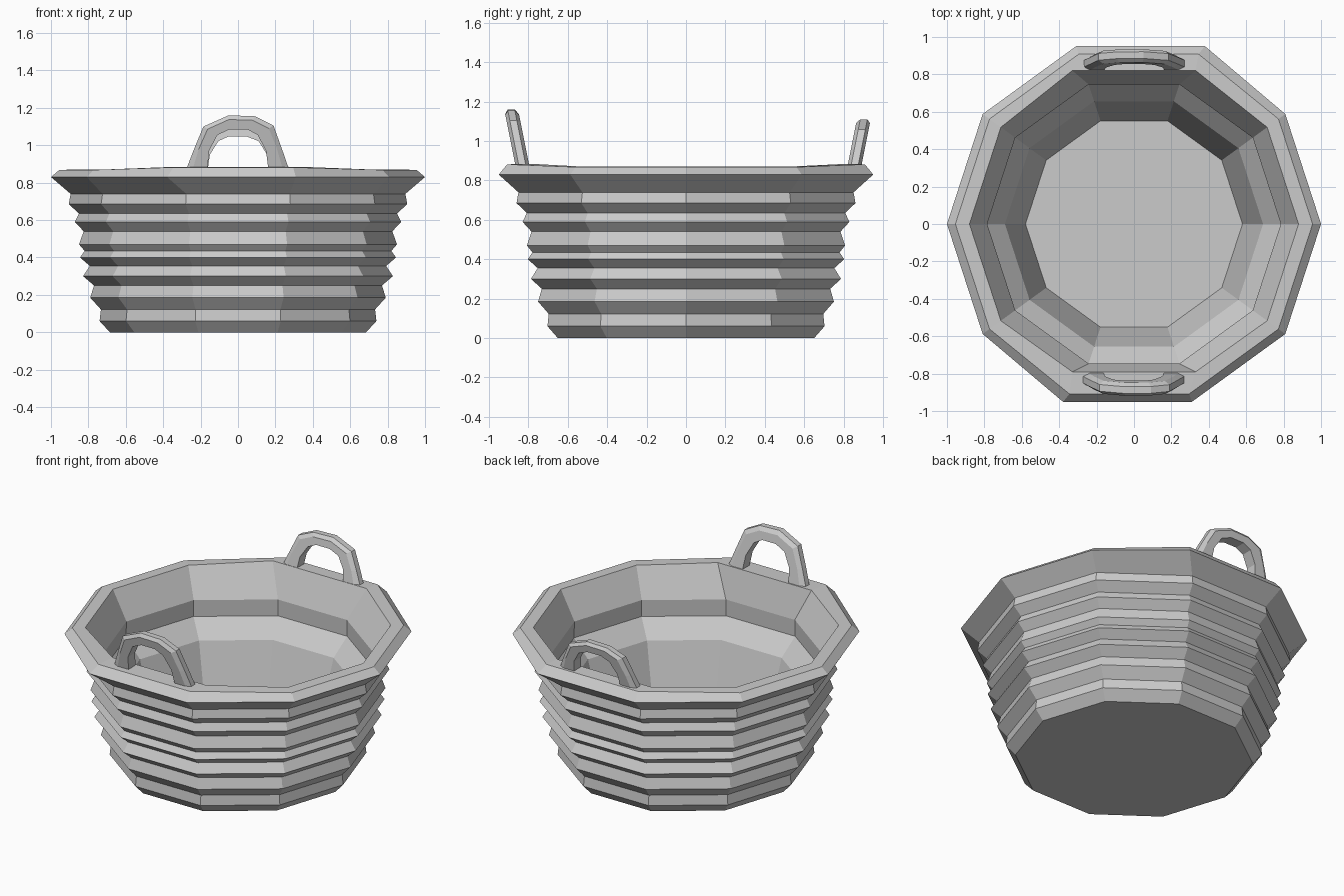
import bpy, bmesh, math

cube = bpy.data.objects.get("Cube")
if cube:
    bpy.data.objects.remove(cube, do_unlink=True)

# One plain grey for everything
grey = bpy.data.materials.new("plain grey")
grey.use_nodes = True
COLOUR = (0.6, 0.6, 0.6, 1)
grey.diffuse_color = COLOUR
grey.node_tree.nodes["Principled BSDF"].inputs["Base Color"].default_value = COLOUR


def finish(bm, name):
    bmesh.ops.recalc_face_normals(bm, faces=bm.faces)
    mesh = bpy.data.meshes.new(name)
    bm.to_mesh(mesh)
    bm.free()
    mesh.materials.append(grey)
    obj = bpy.data.objects.new(name, mesh)
    bpy.context.collection.objects.link(obj)
    return obj


def bridge(bm, a, b):
    for i in range(len(a)):
        j = (i + 1) % len(a)
        bm.faces.new((a[i], a[j], b[j], b[i]))


# Basket: ten-sided ribbed profile (radius, height), outside up, then inside down
OUTER = [(.685, 0), (.74, .06), (.733, .122), (.79, .185), (.77, .25),
         (.828, .30), (.792, .355), (.845, .40), (.82, .435), (.85, .47),
         (.825, .54), (.873, .59), (.85, .635), (.905, .685), (.895, .74),
         (1, .83), (.955, .868)]
INNER = [(.88, .87), (.785, .69), (.788, .585), (.69, .475), (.58, .08)]
SIDES = 10

bm = bmesh.new()
rings = []
for r, z in OUTER + INNER:
    rings.append([bm.verts.new((r * math.cos(k * math.tau / SIDES),
                                r * math.sin(k * math.tau / SIDES), z))
                  for k in range(SIDES)])
for a, b in zip(rings, rings[1:]):
    bridge(bm, a, b)
bm.faces.new(rings[0])
bm.faces.new(rings[-1])

# Hand-made unevenness: rim pulled out and widened where the handles sit
lip, crest, mouth = rings[len(OUTER) - 2:len(OUTER) + 1]
for k, side in ((2, 1), (7, -1)):
    lip[k].co.x += .07 * side
    crest[k].co.x += .05 * side
for k in (2, 3, 7, 8):
    crest[k].co.z = .882
    mouth[k].co.x = math.copysign(.33, mouth[k].co.x)
    mouth[k].co.y = .82 if k < 5 else -.79
    mouth[k].co.z = .885
finish(bm, "basket")

# Handles: arch given by its outer and inner edges (x, z)
ARCH_OUT = [(-.285, .85), (-.235, .98), (-.185, 1.10), (-.05, 1.16),
            (.09, 1.155), (.19, 1.105), (.235, .98), (.28, .85)]
ARCH_IN = [(-.165, .85), (-.155, .97), (-.11, 1.055), (-.045, 1.085),
           (.05, 1.085), (.105, 1.055), (.15, .97), (.165, .85)]
# Cross-section: (share of the way to the outer edge, depth)
SECTION = [(0, -.035), (.7, -.035), (1, -.018), (1, .018), (.7, .035), (0, .035)]


def handle(name, side, foot, squash):
    bm = bmesh.new()
    loops = []
    for (xo, zo), (xi, zi) in zip(ARCH_OUT, ARCH_IN):
        loop = []
        for t, depth in SECTION:
            x = xi + (xo - xi) * t
            z = .85 + (zi + (zo - zi) * t - .85) * squash
            y = foot + (z - .87) * .2 + depth
            loop.append(bm.verts.new((-side * x, side * y, z)))
        loops.append(loop)
    for a, b in zip(loops, loops[1:]):
        bridge(bm, a, b)
    bm.faces.new(loops[0])
    bm.faces.new(loops[-1])
    finish(bm, name)


handle("front_handle", -1, .83, 1)
handle("back_handle", 1, .855, .84)
